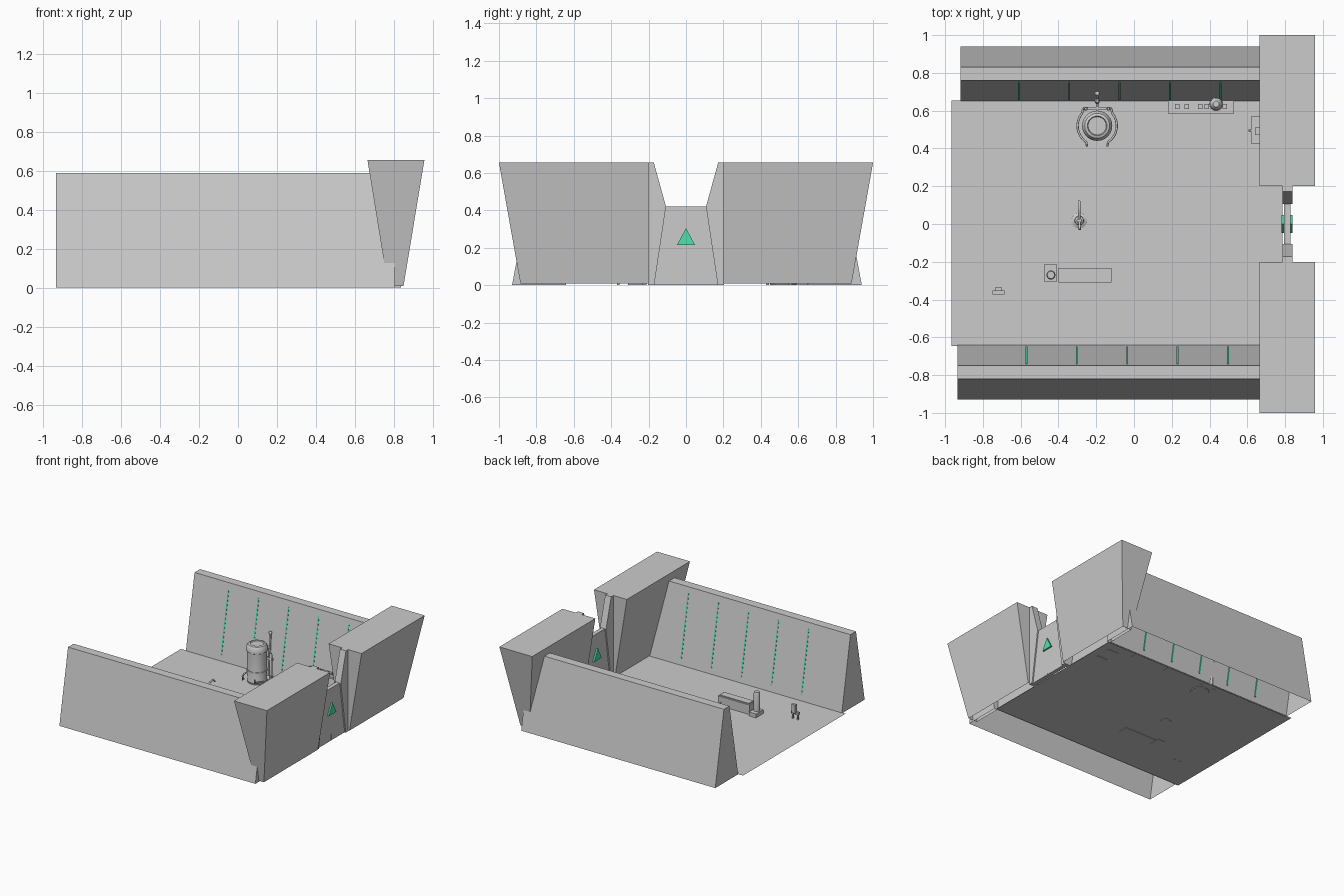
import bpy, bmesh, math
from mathutils import Vector

if "Cube" in bpy.data.objects:
    bpy.data.objects.remove(bpy.data.objects["Cube"])

green = bpy.data.materials.new("green_paint")
green.diffuse_color = (0.08, 0.75, 0.4, 1)
green.use_nodes = True
green.node_tree.nodes["Principled BSDF"].inputs["Base Color"].default_value = green.diffuse_color


def finish(name, bm, mat=None, smooth=False):
    bmesh.ops.recalc_face_normals(bm, faces=bm.faces)
    me = bpy.data.meshes.new(name)
    bm.to_mesh(me)
    bm.free()
    ob = bpy.data.objects.new(name, me)
    bpy.context.collection.objects.link(ob)
    if mat:
        me.materials.append(mat)
    if smooth:
        bpy.ops.object.select_all(action='DESELECT')
        ob.select_set(True)
        bpy.context.view_layer.objects.active = ob
        bpy.ops.object.shade_smooth_by_angle(angle=math.radians(35))
    return ob


def loft(name, a, b, mat=None, open_bottom=False):
    """Solid between two matching outlines."""
    bm = bmesh.new()
    va = [bm.verts.new(p) for p in a]
    vb = [bm.verts.new(p) for p in b]
    n = len(va)
    for i in range(n):
        bm.faces.new((va[i], va[(i + 1) % n], vb[(i + 1) % n], vb[i]))
    bm.faces.new(va[::-1])
    bm.faces.new(vb)
    bmesh.ops.recalc_face_normals(bm, faces=bm.faces)
    if open_bottom:
        low = [f for f in bm.faces if f.normal.z < -0.99]
        bmesh.ops.delete(bm, geom=low, context='FACES')
    return finish(name, bm, mat)


def rect(x0, x1, y0, y1, z):
    return [(x0, y0, z), (x1, y0, z), (x1, y1, z), (x0, y1, z)]


def box(name, x0, x1, y0, y1, z0, z1, mat=None):
    return loft(name, rect(x0, x1, y0, y1, z0), rect(x0, x1, y0, y1, z1), mat)


def along_x(name, prof, x0, x1, mat=None, open_bottom=False):
    return loft(name, [(x0, y, z) for y, z in prof], [(x1, y, z) for y, z in prof], mat, open_bottom)


def lathe(name, x, y, prof, seg=24):
    """Turned solid from (radius, height) pairs."""
    bm = bmesh.new()
    rings = [[bm.verts.new((x + r * math.cos(2 * math.pi * i / seg),
                            y + r * math.sin(2 * math.pi * i / seg), z)) for i in range(seg)]
             for r, z in prof]
    for a, b in zip(rings, rings[1:]):
        for i in range(seg):
            bm.faces.new((a[i], a[(i + 1) % seg], b[(i + 1) % seg], b[i]))
    bm.faces.new(rings[0][::-1])
    bm.faces.new(rings[-1])
    return finish(name, bm, None, True)


def pipe(name, pts, r):
    cu = bpy.data.curves.new(name, 'CURVE')
    cu.dimensions = '3D'
    cu.bevel_depth = r
    cu.bevel_resolution = 2
    cu.use_fill_caps = True
    sp = cu.splines.new('POLY')
    sp.points.add(len(pts) - 1)
    for p, co in zip(sp.points, pts):
        p.co = (*co, 1)
    ob = bpy.data.objects.new(name, cu)
    bpy.context.collection.objects.link(ob)
    return ob


def ball(name, co, r):
    bm = bmesh.new()
    bmesh.ops.create_uvsphere(bm, u_segments=12, v_segments=8, radius=r)
    bmesh.ops.translate(bm, verts=bm.verts, vec=Vector(co))
    return finish(name, bm, None, True)


# floor sheet
bm = bmesh.new()
bm.faces.new([bm.verts.new(p) for p in rect(-0.965, 0.785, -0.645, 0.655, 0.004)])
finish("floor", bm)

# side walls with open undersides, and their inset light strips
for tag, s, x0, inner, first in (("front", -1, -0.935, 0.64, -0.57), ("back", 1, -0.918, 0.65, -0.61)):
    along_x(tag + "_wall", [(s * inner, 0), (s * (inner + 0.11), 0.59),
                            (s * (inner + 0.18), 0.59), (s * (inner + 0.29), 0)],
            x0, 0.805, None, True)
    slope = 0.11 / 0.59
    for i in range(5):
        x = first + i * 0.267
        ya, yb = inner + slope * 0.05, inner + slope * 0.54
        along_x(f"{tag}_light_strip_{i}", [(s * (ya - 0.002), 0.05), (s * (yb - 0.002), 0.54),
                                           (s * (yb + 0.006), 0.54), (s * (ya + 0.006), 0.05)],
                x - 0.005, x + 0.005, green)

# gate blocks and slanted frame posts
for tag, s in (("front", -1), ("back", 1)):
    loft(tag + "_gate_block", rect(0.77, 0.85, s * 0.2, s * 0.885, 0.008),
         rect(0.665, 0.957, s * 0.2, s * 1.0, 0.655), None, True)
    along_x(tag + "_gate_post", [(s * 0.17, 0.0), (s * 0.107, 0.42), (s * 0.172, 0.655),
                                 (s * 0.203, 0.655), (s * 0.203, 0.0)], 0.785, 0.838)

# gate door with triangle panels
along_x("gate_door", [(-0.175, 0.0), (0.175, 0.0), (0.108, 0.42), (-0.108, 0.42)], 0.795, 0.828)
along_x("door_triangle", [(-0.048, 0.215), (0.048, 0.215), (0, 0.305)], 0.782, 0.84, green)
box("door_seam", 0.794, 0.8295, -0.002, 0.002, 0.005, 0.05)

# tank with rim, lid and feet
tx, ty = -0.195, 0.52
lathe("tank", tx, ty, [(0.068, 0.0), (0.075, 0.02), (0.072, 0.03), (0.072, 0.25), (0.08, 0.255),
                       (0.08, 0.285), (0.066, 0.305), (0.052, 0.31), (0.048, 0.302)])
lathe("tank_band", tx, ty, [(0.076, 0.09), (0.076, 0.105)])
for s in (-1, 1):
    pts = [(tx + s * 0.075, ty + 0.09, 0.04)]
    pts += [(tx + s * 0.104 * math.cos(math.radians(a)), ty + 0.104 * math.sin(math.radians(a)), 0.04)
            for a in range(40, -58, -12)]
    pts += [(tx + s * 0.054, ty - 0.105, 0.04), (tx + s * 0.054, ty - 0.107, 0.07)]
    pipe("tank_pipe", pts, 0.006)
    lathe("tank_side_tube", tx + s * 0.06, ty + 0.09, [(0.01, 0.0), (0.01, 0.2), (0.006, 0.21)], 12)
box("tank_bracket", tx - 0.075, tx + 0.075, 0.605, 0.62, 0.15, 0.17)
pipe("tank_riser", [(tx, 0.6, 0.16), (tx, 0.66, 0.16), (tx, 0.685, 0.19), (tx, 0.69, 0.32)], 0.007)
lathe("riser_stand", tx, 0.65, [(0.014, 0.0), (0.014, 0.2), (0.007, 0.22)], 12)
ball("riser_knob", (tx, 0.69, 0.325), 0.013)

# floor tap with bent spout
lathe("tap_base", -0.29, 0.018, [(0.042, 0.0), (0.042, 0.012), (0.025, 0.02), (0.018, 0.09),
                                 (0.024, 0.1), (0.024, 0.12), (0.012, 0.13)], 16)
pipe("tap_spout", [(-0.29, 0.02, 0.12), (-0.29, 0.06, 0.145), (-0.29, 0.1, 0.15), (-0.29, 0.12, 0.13)], 0.007)
pipe("tap_handle", [(-0.29, 0.02, 0.12), (-0.287, -0.03, 0.15)], 0.006)

# long trough with round cistern
box("trough", -0.40, -0.12, -0.31, -0.232, 0.0, 0.08)
box("trough_lid", -0.39, -0.13, -0.30, -0.242, 0.08, 0.087)
box("trough_base", -0.473, -0.41, -0.308, -0.212, 0.0, 0.035)
lathe("cistern", -0.44, -0.27, [(0.024, 0.03), (0.024, 0.17), (0.019, 0.185)], 20)

# small stool with back
box("stool_seat", -0.75, -0.685, -0.372, -0.352, 0.045, 0.065)
box("stool_back", -0.735, -0.70, -0.355, -0.335, 0.06, 0.13)
for x in (-0.74, -0.695):
    box("stool_leg", x - 0.005, x + 0.005, -0.368, -0.356, 0.0, 0.05)

# workbench against the back wall, with tools
box("bench_top", 0.18, 0.53, 0.585, 0.655, 0.16, 0.175)
for x in (0.20, 0.51):
    box("bench_leg", x - 0.01, x + 0.01, 0.59, 0.65, 0.0, 0.16)
lathe("bench_dome", 0.435, 0.635, [(0.035, 0.175), (0.032, 0.195), (0.016, 0.212)], 16)
for x in (0.23, 0.28, 0.35, 0.385, 0.48):
    box("bench_tool", x - 0.012, x + 0.012, 0.61, 0.635, 0.175, 0.19)

# smaller bench under the gate block
box("side_bench_top", 0.62, 0.73, 0.425, 0.57, 0.10, 0.115)
for y in (0.435, 0.56):
    box("side_bench_leg", 0.63, 0.72, y - 0.008, y + 0.008, 0.0, 0.10)
box("side_bench_tool", 0.64, 0.67, 0.47, 0.51, 0.115, 0.135)
pipe("side_bench_lever", [(0.63, 0.495, 0.108), (0.605, 0.495, 0.108)], 0.005)
